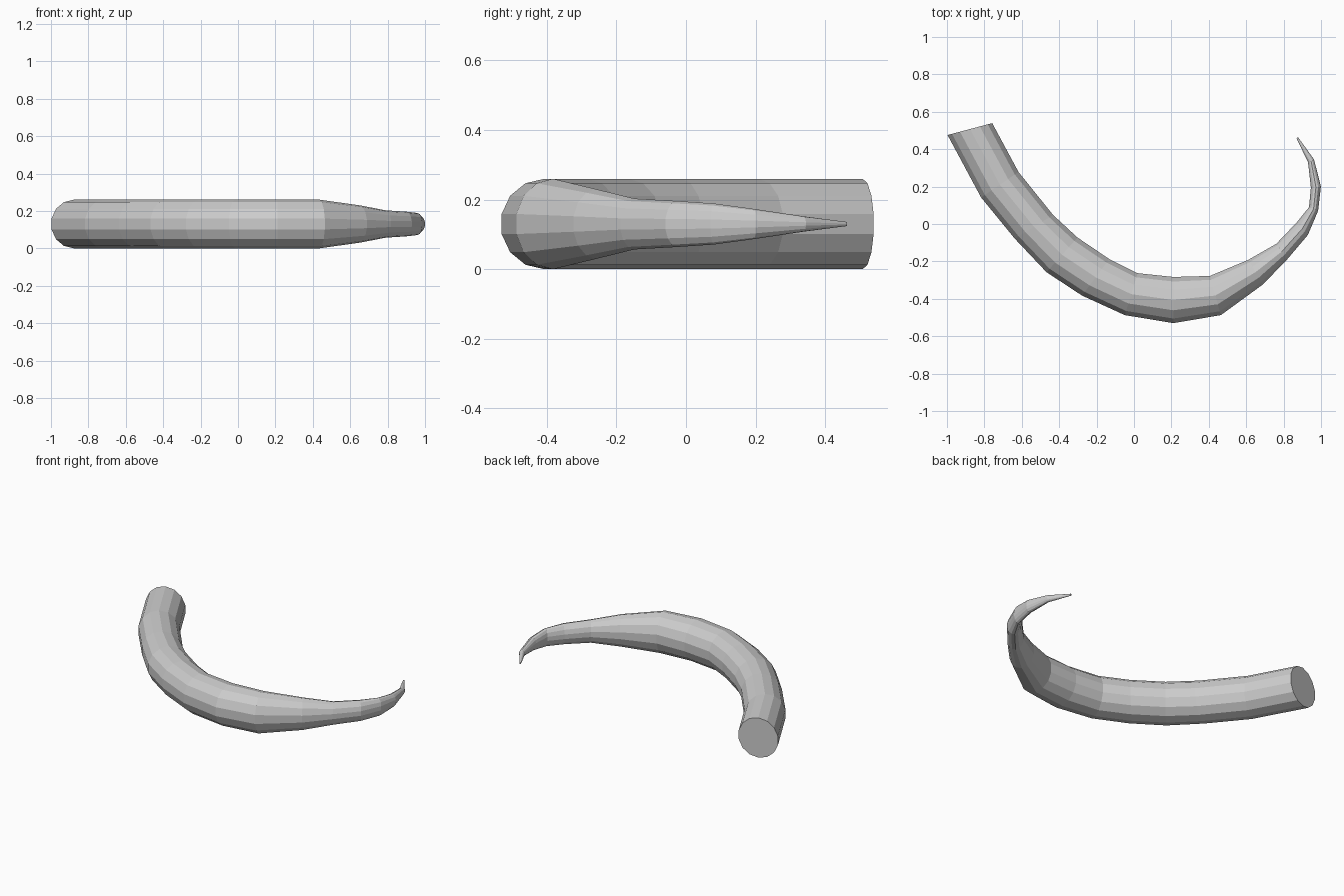
import bpy, bmesh
from math import sin, cos, tau
from mathutils import Vector

if "Cube" in bpy.data.objects:
    bpy.data.objects.remove(bpy.data.objects["Cube"])

SIDES = 14
MID_Z = 0.13
# Stations along the horn: outer x, outer y, inner x, inner y, vertical radius
STATIONS = [
    (-1.0, .475, -.755, .54, .13), (-.82, .14, -.615, .28, .13),
    (-.64, -.08, -.43, .05, .13), (-.47, -.26, -.30, -.07, .13),
    (-.28, -.385, -.13, -.185, .13), (-.05, -.49, .02, -.26, .13),
    (.21, -.533, .21, -.28, .13), (.465, -.49, .405, -.275, .13),
    (.69, -.325, .61, -.19, .10), (.82, -.19, .76, -.105, .073),
    (.93, -.06, .87, .01, .066), (.985, .07, .935, .09, .059),
    (1.0, .2, .945, .195, .043), (.963, .345, .93, .33, .022),
    (.878, .463, .868, .46, .006),
]

# Curved horn: oval rings bridged along the stations
bm = bmesh.new()
rings = []
for ox, oy, ix, iy, rz in STATIONS:
    outer, inner = Vector((ox, oy, MID_Z)), Vector((ix, iy, MID_Z))
    centre, half = (outer + inner) / 2, (outer - inner) / 2
    rings.append([bm.verts.new(centre + half * sin(tau * i / SIDES)
                               + Vector((0, 0, rz * cos(tau * i / SIDES))))
                  for i in range(SIDES)])
for a, b in zip(rings, rings[1:]):
    for i in range(SIDES):
        j = (i + 1) % SIDES
        bm.faces.new((a[i], a[j], b[j], b[i]))

# Flat base and tip caps
bm.faces.new(rings[0])
bm.faces.new(rings[-1])
bmesh.ops.recalc_face_normals(bm, faces=bm.faces)

mesh = bpy.data.meshes.new("horn")
bm.to_mesh(mesh)
bm.free()
horn = bpy.data.objects.new("horn", mesh)
bpy.context.collection.objects.link(horn)
